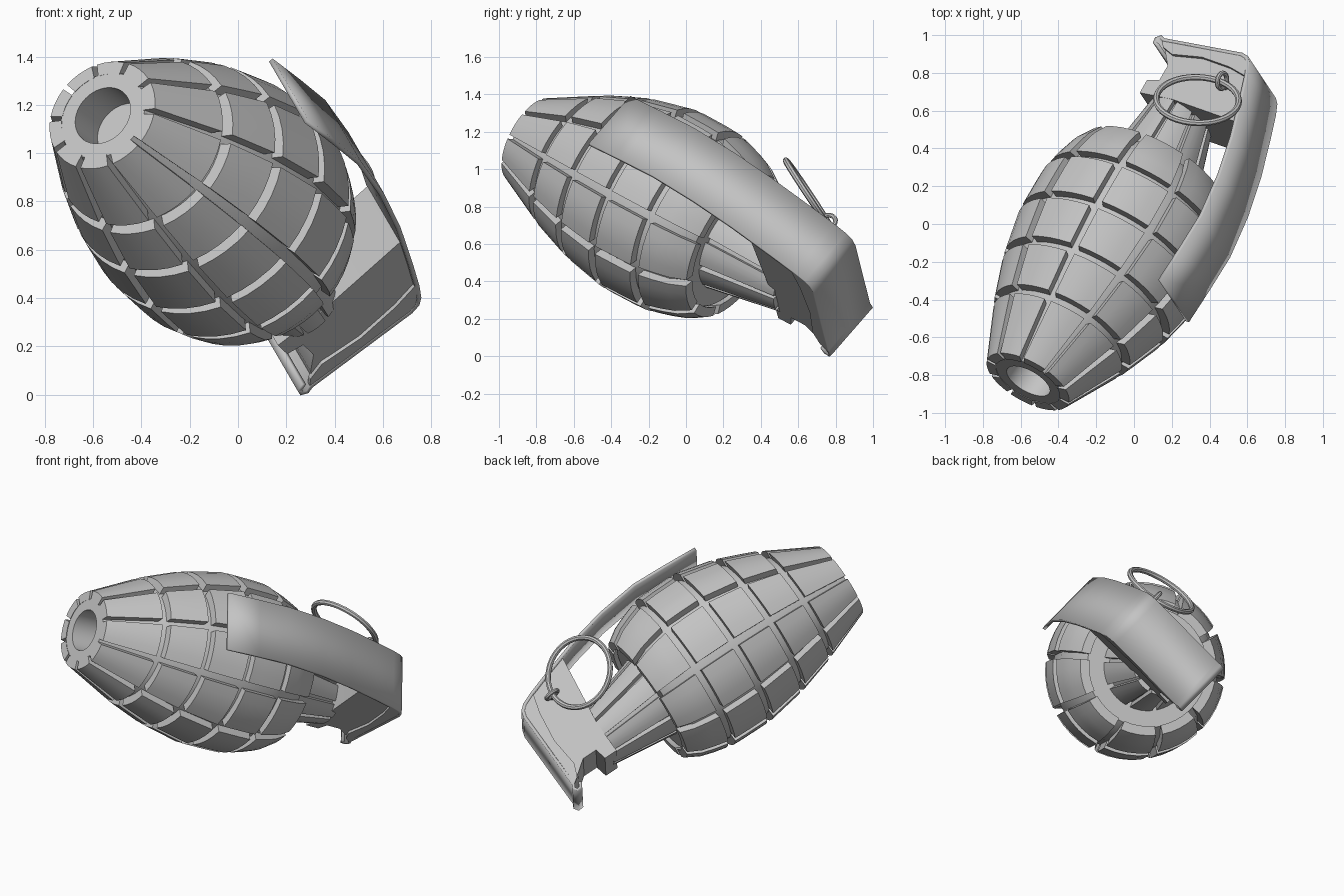
import bpy, bmesh
from math import pi, cos, sin, radians
from mathutils import Matrix, Vector

old = bpy.data.objects.get("Cube")
if old:
    bpy.data.objects.remove(old, do_unlink=True)

# One plain grey metal
grey = bpy.data.materials.new("plain grey metal")
grey.use_nodes = True
GREY = (0.55, 0.55, 0.55, 1)
grey.diffuse_color = GREY
grey.node_tree.nodes["Principled BSDF"].inputs["Base Color"].default_value = GREY

# Tilted frame: local z runs from base to head, local x points to the lever
axis = Vector((0.45, 0.786, -0.424)).normalized()
out = Vector((0.796, -0.144, 0.588))
out = (out - axis * out.dot(axis)).normalized()
side = axis.cross(out)
FRAME = Matrix((out, side, axis)).transposed().to_4x4()
FRAME.translation = (-0.562, -0.835, 1.157)

COLS = 10
GROOVE = 0.05
BODY = [(0, .245), (.35, .405), (.58, .485), (.84, .537), (1.1, .535), (1.3, .48), (1.4, .42)]
NECK = [(1.36, .27), (1.8, .18)]
# The body bulges towards the lever
BULGE = [(0, 0), (.37, .035), (.6, .05), (.85, .06), (1.1, .06), (1.4, .045), (1.8, .01)]


def interpolate(profile, w):
    for (w0, r0), (w1, r1) in zip(profile, profile[1:]):
        if w <= w1:
            return r0 + (r1 - r0) * (w - w0) / (w1 - w0)
    return profile[-1][1]


def finish(ob, local=Matrix()):
    ob.data.materials.append(grey)
    ob.matrix_world = FRAME @ local
    bpy.ops.object.select_all(action="DESELECT")
    ob.select_set(True)
    bpy.context.view_layer.objects.active = ob
    bpy.ops.object.shade_smooth_by_angle(angle=radians(28))
    return ob


def from_bmesh(name, bm, fix=True, bulge=False):
    if fix:
        bmesh.ops.recalc_face_normals(bm, faces=bm.faces)
    if bulge:
        for v in bm.verts:
            v.co.x += interpolate(BULGE, v.co.z)
    me = bpy.data.meshes.new(name)
    bm.to_mesh(me)
    bm.free()
    ob = bpy.data.objects.new(name, me)
    bpy.context.collection.objects.link(ob)
    return finish(ob)


def lathe(name, profile, steps=60):
    bm = bmesh.new()
    verts = [bm.verts.new((r, 0, w)) for w, r in profile]
    edges = [bm.edges.new(p) for p in zip(verts, verts[1:])]
    bmesh.ops.spin(bm, geom=verts + edges, cent=(0, 0, 0), axis=(0, 0, 1),
                   angle=2 * pi, steps=steps, use_duplicate=False)
    bmesh.ops.remove_doubles(bm, verts=bm.verts, dist=0.0005)
    return from_bmesh(name, bm, bulge=True)


def add_block(bm, profile, w0, w1, mid, half, depth, n=4, m=3):
    """Curved raised block following the profile."""
    def sheet(drop):
        rows = []
        for i in range(m + 1):
            w = w0 + (w1 - w0) * i / m
            r = interpolate(profile, w) - drop
            angles = [mid + half * (2 * j / n - 1) for j in range(n + 1)]
            rows.append([bm.verts.new((r * cos(a), r * sin(a), w)) for a in angles])
        return rows
    top, low = sheet(0), sheet(depth)
    for g in (top, low):
        for i in range(m):
            for j in range(n):
                bm.faces.new((g[i][j], g[i][j + 1], g[i + 1][j + 1], g[i + 1][j]))

    def rim(g):
        return (g[0] + [row[-1] for row in g[1:]] + g[-1][-2::-1]
                + [row[0] for row in g[-2:0:-1]])
    a, b = rim(top), rim(low)
    for i in range(len(a)):
        k = (i + 1) % len(a)
        bm.faces.new((a[i], a[k], b[k], b[i]))


def prism(name, profile, y0, y1):
    """Side outline given as (height, outward), extruded sideways."""
    bm = bmesh.new()
    face = bm.faces.new([bm.verts.new((u, y0, w)) for w, u in profile])
    moved = bmesh.ops.extrude_face_region(bm, geom=[face])["geom"]
    bmesh.ops.translate(bm, vec=(0, y1 - y0, 0),
                        verts=[v for v in moved if isinstance(v, bmesh.types.BMVert)])
    return from_bmesh(name, bm)


# Body core with a blind hole in the base, shoulder and neck
core = [(.18, 0), (.18, .128), (.004, .128)]
core += [(max(w, .004), r - GROOVE) for w, r in BODY[:-1]]
core += [(1.37, .37), (1.37, .235), (1.8, .145), (1.8, 0)]
lathe("body_core", core)

# Raised blocks in five rows
step = 2 * pi / COLS
bm = bmesh.new()
for w0, w1 in ((0, .3), (.345, .56), (.605, .83), (.875, 1.11), (1.155, 1.4)):
    for c in range(COLS):
        add_block(bm, BODY, w0, w1, (c + .5) * step, step * .42, GROOVE + .006)
from_bmesh("body_blocks", bm, bulge=True)

# Tapered ribs round the neck
bm = bmesh.new()
for c in range(COLS):
    add_block(bm, NECK, 1.36, 1.8, (c + .5) * step, step * .41, GROOVE, m=1)
from_bmesh("neck_ribs", bm, bulge=True)

# Lever: a bent strip that runs over the head and curls at the end
path = [(.64, .625), (.86, .64), (1.08, .65), (1.35, .618), (1.6, .562), (1.85, .485),
        (2.0, .435), (2.07, .405), (2.105, .375), (2.12, .33), (2.125, -.19),
        (2.14, -.22), (2.12, -.25), (2.085, -.245), (2.065, -.21)]
HALF = 0.184
MID = -0.018
bm = bmesh.new()
pairs = [[bm.verts.new((u, MID + s * HALF, w)) for s in (-1, 1)] for w, u in path]
for (a, b), (c, d) in zip(pairs, pairs[1:]):
    bm.faces.new((a, b, d, c))
lever = from_bmesh("lever", bm, fix=False)
solid = lever.modifiers.new("thickness", "SOLIDIFY")
solid.thickness = 0.02
solid.offset = -1

# Narrow lips folded down from the lever over the head
lip = [(2.115, -.2), (2.07, -.17), (2.035, -.09), (2.05, .1), (2.02, .3), (1.98, .43),
       (2.07, .395), (2.11, .34)]
for name, s in (("lip_left", 1), ("lip_right", -1)):
    prism(name, lip, MID + s * HALF, MID + s * (HALF - .02))

# Head block between neck and lever
head = [(1.7, .52), (1.77, .05), (1.775, -.165), (1.86, -.165), (1.875, -.09), (1.97, -.09),
        (2.05, -.15), (2.11, -.17), (2.11, .34), (2.07, .39), (1.85, .475)]
prism("head_block", head, MID - .168, MID + .168)


# Pull ring with its pin and eye
def torus(name, major, minor, place, normal, segs=36):
    bpy.ops.mesh.primitive_torus_add(major_radius=major, minor_radius=minor, location=(0, 0, 0),
                                     major_segments=segs, minor_segments=8)
    ob = bpy.context.object
    ob.name = name
    turn = Vector(normal).to_track_quat("Z", "Y").to_matrix().to_4x4()
    return finish(ob, Matrix.Translation(place) @ turn)


torus("pull_ring", .219, .017, (.335, -.335, 1.7), (.23, -.866, .43))
torus("pin_eye", .042, .013, (.34, -.245, 1.9), (1, 0, 0), 16)
bpy.ops.mesh.primitive_cylinder_add(vertices=12, radius=.016, depth=.1, location=(0, 0, 0))
pin = bpy.context.object
pin.name = "safety_pin"
finish(pin, Matrix.Translation((.34, -.17, 1.9)) @ Matrix.Rotation(pi / 2, 4, "X"))
